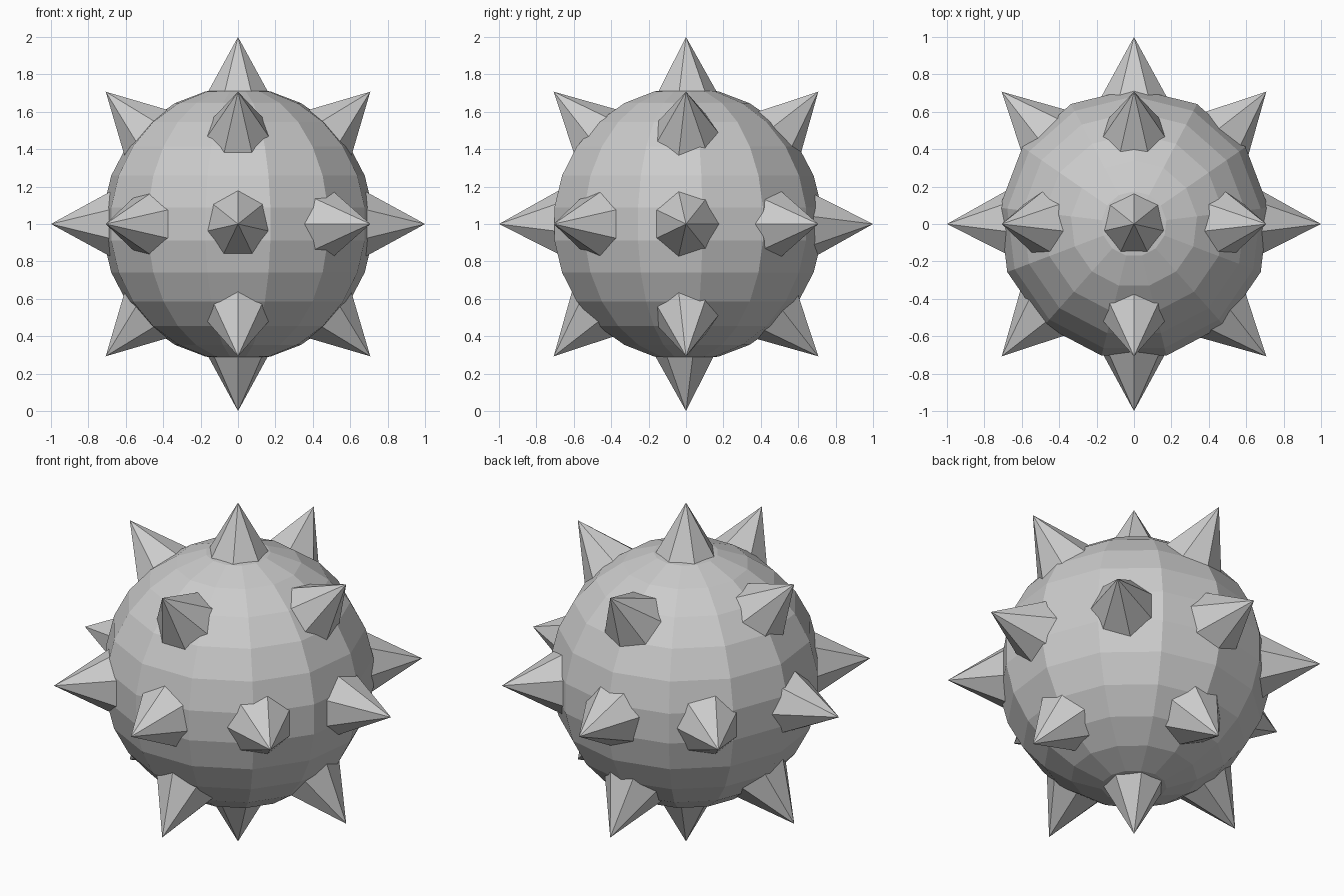
import bpy, bmesh
from math import pi
from mathutils import Matrix, Vector

if "Cube" in bpy.data.objects:
    bpy.data.objects.remove(bpy.data.objects["Cube"])

CENTRE = Matrix.Translation((0, 0, 1))
BALL_R = 0.73
TIP, BASE, BASE_R = 1.0, 0.65, 0.196   # spike tip / base distance from centre


def make_object(name, bm):
    mesh = bpy.data.meshes.new(name)
    bm.to_mesh(mesh)
    bm.free()
    obj = bpy.data.objects.new(name, mesh)
    bpy.context.collection.objects.link(obj)
    return obj


# Ball: 13 x 13 faceted sphere with one meridian towards +y
bm = bmesh.new()
bmesh.ops.create_uvsphere(bm, u_segments=13, v_segments=13, radius=BALL_R)
eq = max(bm.verts, key=lambda v: (round(v.co.xy.length, 4), v.co.y))
turn = pi / 2 - Vector((1, 0)).angle_signed(eq.co.xy) * -1
bm.transform(CENTRE @ Matrix.Rotation(turn, 4, 'Z'))
make_object("ball", bm)


# Spike: seven-sided cone pointing up, one base corner towards +y
bm = bmesh.new()
tip = bm.verts.new((0, 0, TIP))
ring = [bm.verts.new(Matrix.Rotation(2 * pi * i / 7, 3, 'Z') @ Vector((0, BASE_R, BASE)))
        for i in range(7)]
for i in range(7):
    bm.faces.new((ring[i], ring[(i + 1) % 7], tip))
bm.faces.new(ring[::-1])
spike_mesh = bpy.data.meshes.new("spike")
bm.to_mesh(spike_mesh)
bm.free()

# Spike directions: one ring about x, one about y, and diagonals about z
turns = [Matrix.Rotation(k * pi / 4, 4, 'X') for k in range(8)]
turns += [Matrix.Rotation(k * pi / 4, 4, 'Y') for k in range(8) if k % 4]
turns += [Matrix.Rotation(k * pi / 4, 4, 'Z') @ Matrix.Rotation(-pi / 2, 4, 'Y')
          for k in (1, 3, 5, 7)]
for n, rot in enumerate(turns):
    obj = bpy.data.objects.new(f"spike_{n + 1}", spike_mesh)
    obj.matrix_world = CENTRE @ rot
    bpy.context.collection.objects.link(obj)
